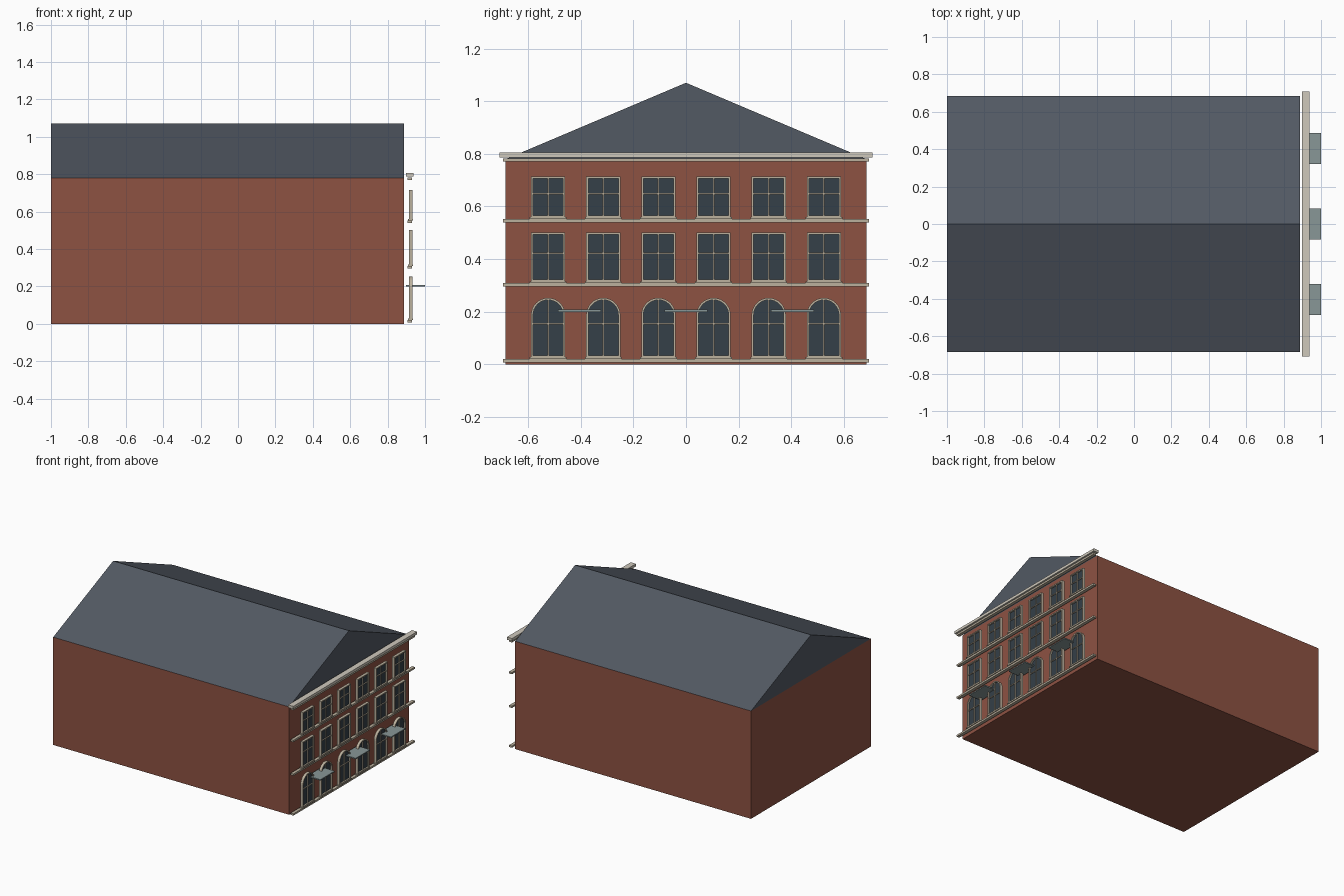
import bpy, bmesh, math

if "Cube" in bpy.data.objects:
    bpy.data.objects.remove(bpy.data.objects["Cube"])

def mat(name, c):
    m = bpy.data.materials.new(name)
    m.diffuse_color = (*c, 1)
    m.use_nodes = True
    m.node_tree.nodes["Principled BSDF"].inputs["Base Color"].default_value = m.diffuse_color
    return m

BRICK = mat("brick", (0.27, 0.085, 0.055))
SLATE = mat("slate", (0.085, 0.1, 0.125))
STONE = mat("stone", (0.50, 0.44, 0.34))
PALE = mat("pale_stone", (0.62, 0.58, 0.50))
GLASS = mat("glass", (0.035, 0.05, 0.065))
CANOPY = mat("canopy_metal", (0.25, 0.31, 0.31))

def finish(bm, name, m):
    bmesh.ops.recalc_face_normals(bm, faces=bm.faces)
    me = bpy.data.meshes.new(name)
    bm.to_mesh(me)
    bm.free()
    me.materials.append(m)
    ob = bpy.data.objects.new(name, me)
    bpy.context.collection.objects.link(ob)
    return ob

def box(name, x, y, z, m):
    bm = bmesh.new()
    bmesh.ops.create_cube(bm, size=1)
    for v in bm.verts:
        for i, (a, b) in enumerate((x, y, z)):
            v.co[i] = a + (b - a) * (v.co[i] + 0.5)
    return finish(bm, name, m)

def prism(name, outline, x0, x1, m):
    """Extrude a closed y-z outline along x."""
    bm = bmesh.new()
    f = bm.faces.new([bm.verts.new((x0, y, z)) for y, z in outline])
    g = bmesh.ops.extrude_face_region(bm, geom=[f])
    for v in g["geom"]:
        if isinstance(v, bmesh.types.BMVert):
            v.co.x = x1
    return finish(bm, name, m)

def ring(name, outer, inner, x0, x1, m):
    """Hollow frame between two matching y-z outlines."""
    bm = bmesh.new()
    loops = [[bm.verts.new((x, y, z)) for y, z in o]
             for o, x in ((outer, x0), (outer, x1), (inner, x1), (inner, x0))]
    n = len(outer)
    for k in range(4):
        a, b = loops[k], loops[(k + 1) % 4]
        for i in range(n):
            j = (i + 1) % n
            bm.faces.new((a[i], a[j], b[j], b[i]))
    return finish(bm, name, m)

def outline(yc, w, z0, z1, arched):
    h = w / 2
    if not arched:
        return [(yc - h, z0), (yc + h, z0), (yc + h, z1), (yc - h, z1)]
    arc = [(yc + h * math.cos(math.pi * i / 16), z1 - h + h * math.sin(math.pi * i / 16))
           for i in range(17)]
    return [(yc - h, z0), (yc + h, z0)] + arc

def window(name, yc, z0, z1, bar_z, arched=False):
    t = 0.008
    outer = outline(yc, 0.130, z0, z1, arched)
    inner = outline(yc, 0.130 - 2 * t, z0 + t, z1 - t, arched)
    ring(name + "_frame", outer, inner, 0.913, 0.933, STONE)
    prism(name + "_glass", inner, 0.916, 0.922, GLASS)
    box(name + "_mullion", (0.920, 0.928), (yc - 0.003, yc + 0.003), (z0 + t, z1 - t), STONE)
    box(name + "_crossbar", (0.920, 0.928), (yc - 0.058, yc + 0.058),
        (bar_z - 0.003, bar_z + 0.003), STONE)

# main body and gabled roof
box("brick_body", (-1, 0.888), (-0.685, 0.685), (0, 0.78), BRICK)
prism("gable_roof", [(-0.685, 0.78), (0.685, 0.78), (0, 1.07)], -1, 0.888, SLATE)

# horizontal mouldings on the facade
box("cornice", (0.897, 0.938), (-0.708, 0.708), (0.787, 0.806), PALE)
for name, z in (("cornice_bed_mould", 0.770), ("upper_belt_course", 0.540),
                ("lower_belt_course", 0.296), ("base_course", 0.008)):
    box(name, (0.907, 0.930), (-0.695, 0.695), (z, z + 0.013), STONE)

# six window bays on three floors
for i in range(6):
    y = (i - 2.5) * 0.2095
    window(f"ground_window_{i+1}", y, 0.026, 0.253, 0.154, True)
    window(f"middle_window_{i+1}", y, 0.315, 0.501, 0.422)
    window(f"top_window_{i+1}", y, 0.558, 0.714, 0.648)
    for floor, z in (("ground", 0.021), ("middle", 0.309), ("top", 0.553)):
        box(f"{floor}_sill_{i+1}", (0.910, 0.936), (y - 0.070, y + 0.070), (z, z + 0.007), STONE)

# entrance canopies
for i, y in enumerate((-0.404, 0, 0.404)):
    box(f"canopy_{i+1}", (0.897, 1.0), (y - 0.082, y + 0.082), (0.200, 0.208), CANOPY)
